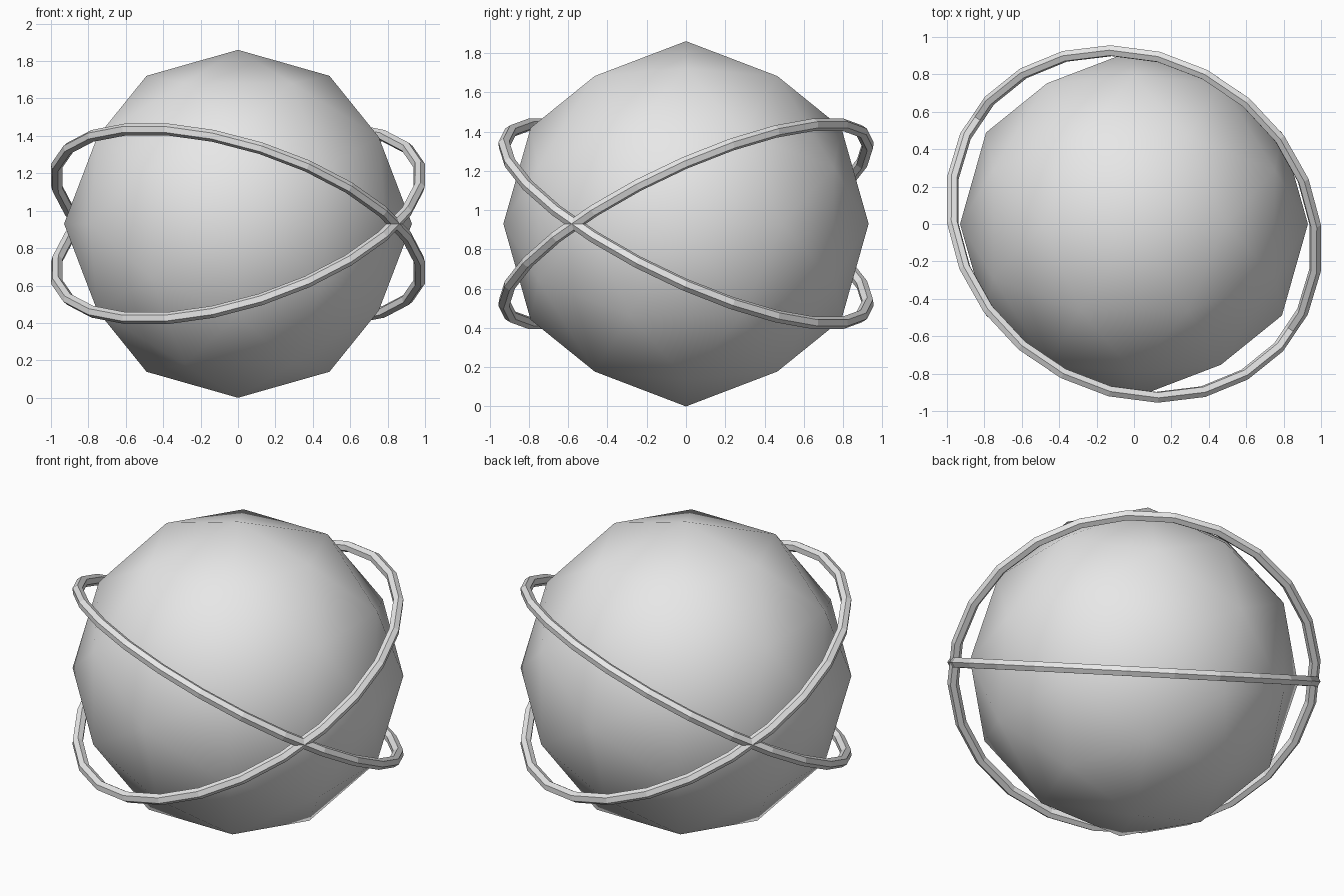
import bpy
import bmesh
from math import radians, sqrt
from mathutils import Matrix, Vector

cube = bpy.data.objects.get("Cube")
if cube:
    bpy.data.objects.remove(cube, do_unlink=True)

RADIUS = 0.93
RING_RADIUS = 1.018
TUBE_RADIUS = 0.032
SEGMENTS = 24

grey = bpy.data.materials.new("light_grey")
grey.use_nodes = True
grey.diffuse_color = (0.8, 0.8, 0.8, 1)
grey.node_tree.nodes["Principled BSDF"].inputs["Base Color"].default_value = (0.8, 0.8, 0.8, 1)


def make_globe():
    """Once-subdivided icosahedron from three crossed golden rectangles."""
    phi = (1 + sqrt(5)) / 2
    corners = []
    for s in (-1, 1):
        for t in (-1, 1):
            for shift in range(3):
                p = [s, 0, t * phi]
                corners.append(Vector(p[shift:] + p[:shift]))
    # Neighbouring corners are two units apart; add their midpoints
    points = list(corners)
    for i, a in enumerate(corners):
        for b in corners[:i]:
            if (a - b).length < 2.1:
                points.append(a + b)
    bm = bmesh.new()
    for p in points:
        bm.verts.new(p.normalized() * RADIUS)
    bmesh.ops.convex_hull(bm, input=bm.verts)
    bmesh.ops.recalc_face_normals(bm, faces=bm.faces)
    for face in bm.faces:
        face.smooth = True
    mesh = bpy.data.meshes.new("globe")
    bm.to_mesh(mesh)
    bm.free()
    mesh.materials.append(grey)
    globe = bpy.data.objects.new("globe", mesh)
    globe.location.z = RADIUS
    bpy.context.collection.objects.link(globe)


def make_ring(name, tilt):
    """Six-sided tube ring tilted about the shared crossing axis."""
    bpy.ops.mesh.primitive_torus_add(
        major_segments=SEGMENTS, minor_segments=6,
        major_radius=RING_RADIUS, minor_radius=TUBE_RADIUS)
    ring = bpy.context.object
    ring.name = name
    # Half a segment of turn puts flat segments at the crossings
    ring.data.transform(Matrix.Rotation(radians(180 / SEGMENTS), 4, "Z"))
    ring.location = (0, 0, RADIUS)
    ring.rotation_euler = (radians(tilt), 0, radians(-34))
    ring.data.materials.append(grey)


make_globe()
make_ring("rising_ring", 30)
make_ring("falling_ring", -30)
